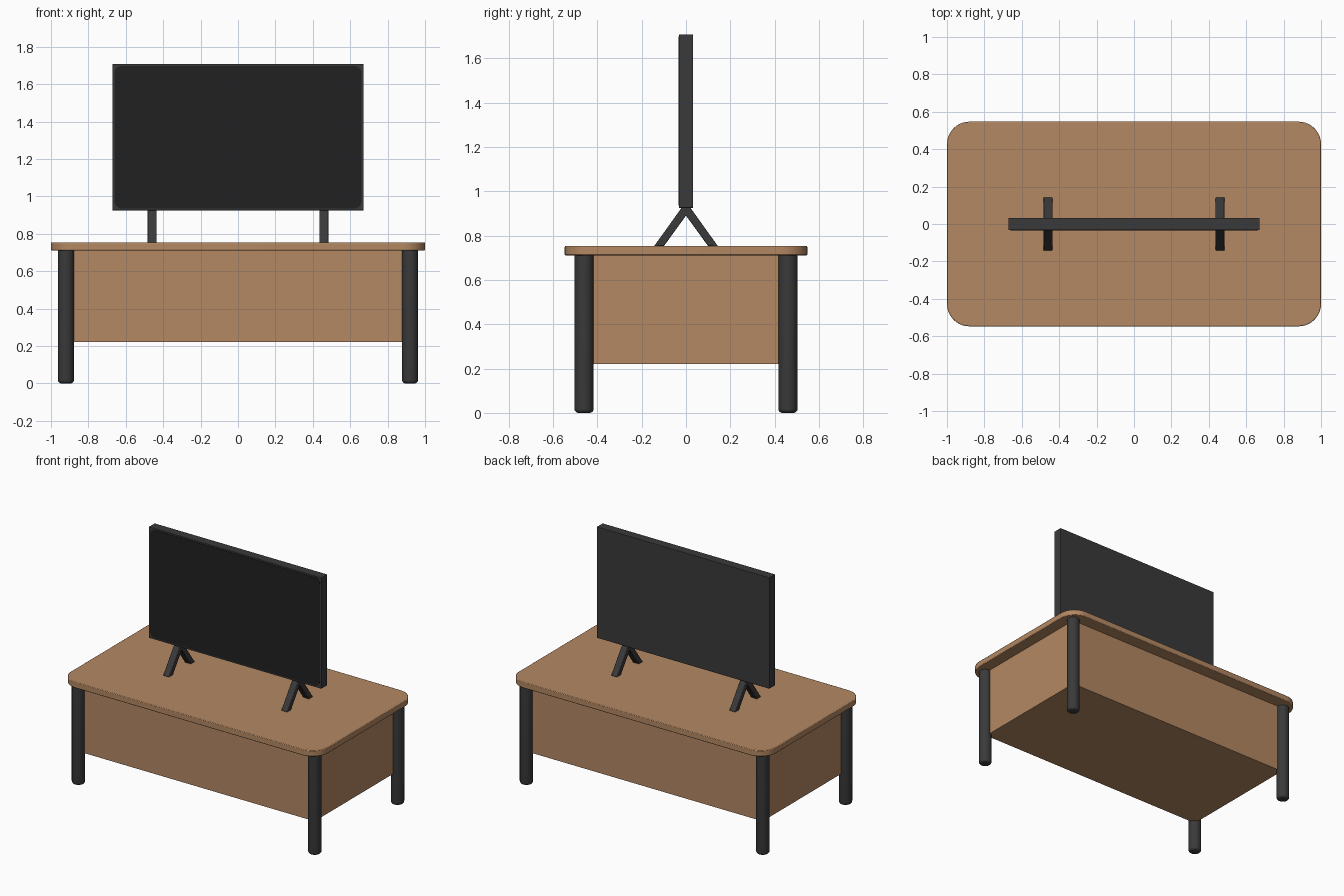
import bpy, bmesh, math
from mathutils import Vector

if "Cube" in bpy.data.objects:
    bpy.data.objects.remove(bpy.data.objects["Cube"])


def material(name, rgb):
    m = bpy.data.materials.new(name)
    m.diffuse_color = (*rgb, 1)
    m.use_nodes = True
    m.node_tree.nodes["Principled BSDF"].inputs["Base Color"].default_value = m.diffuse_color
    return m


WOOD = material("warm wood", (0.456, 0.246, 0.124))
GREY = material("dark grey", (0.042, 0.042, 0.042))
BLACK = material("screen black", (0.015, 0.015, 0.015))


def prism(name, outline, offset, mat, bevel=0.0, smooth=True):
    """Extrude a closed 3D outline along an offset vector."""
    bm = bmesh.new()
    face = bm.faces.new([bm.verts.new(p) for p in outline])
    ext = bmesh.ops.extrude_face_region(bm, geom=[face])["geom"]
    verts = [v for v in ext if isinstance(v, bmesh.types.BMVert)]
    bmesh.ops.translate(bm, verts=verts, vec=Vector(offset))
    bmesh.ops.recalc_face_normals(bm, faces=bm.faces)
    mesh = bpy.data.meshes.new(name)
    bm.to_mesh(mesh)
    bm.free()
    ob = bpy.data.objects.new(name, mesh)
    bpy.context.collection.objects.link(ob)
    mesh.materials.append(mat)
    if bevel:
        b = ob.modifiers.new("bevel", "BEVEL")
        b.width = bevel
        b.segments = 2
        b.limit_method = "ANGLE"
    if smooth:
        shade(ob)
    return ob


def shade(ob):
    bpy.ops.object.select_all(action="DESELECT")
    ob.select_set(True)
    bpy.context.view_layer.objects.active = ob
    bpy.ops.object.shade_smooth_by_angle(angle=math.radians(35))


def rounded_rect(hx, hy, r, n=10):
    pts = []
    for i, (sx, sy) in enumerate([(1, 1), (-1, 1), (-1, -1), (1, -1)]):
        for k in range(n + 1):
            a = math.radians(90 * (i + k / n))
            pts.append((sx * (hx - r) + r * math.cos(a),
                        sy * (hy - r) + r * math.sin(a)))
    return pts


def rect(hx, hy):
    return [(hx, hy), (-hx, hy), (-hx, -hy), (hx, -hy)]


# Table top and cabinet box beneath it
prism("table_top", [(x, y, 0.711) for x, y in rounded_rect(1.0, 0.547, 0.12)],
      (0, 0, 0.042), WOOD, 0.004)
prism("cabinet_box", [(x, y, 0.22) for x, y in rect(0.915, 0.455)],
      (0, 0, 0.495), WOOD, smooth=False)


# Round legs, lathed with a softened foot
def leg(name, cx, cy, r=0.043, n=32, soft=0.018):
    profile = [(r - soft + soft * math.sin(a), soft - soft * math.cos(a))
               for a in (math.radians(90 * k / 5) for k in range(6))]
    profile.append((r, 0.712))
    bm = bmesh.new()
    rings = [[bm.verts.new((cx + pr * math.cos(2 * math.pi * i / n),
                            cy + pr * math.sin(2 * math.pi * i / n), z))
              for i in range(n)] for pr, z in profile]
    for a, b in zip(rings, rings[1:]):
        for i in range(n):
            j = (i + 1) % n
            bm.faces.new((a[i], a[j], b[j], b[i]))
    bm.faces.new(rings[0][::-1])
    bm.faces.new(rings[-1])
    mesh = bpy.data.meshes.new(name)
    bm.to_mesh(mesh)
    bm.free()
    mesh.materials.append(GREY)
    ob = bpy.data.objects.new(name, mesh)
    bpy.context.collection.objects.link(ob)
    shade(ob)


for sx, side in ((-1, "left"), (1, "right")):
    for sy, end in ((-1, "front"), (1, "back")):
        leg(f"{end}_{side}_leg", sx * 0.92, sy * 0.46)

# Television body and thin rounded screen plate
ZC = 1.316
prism("television_body", [(x, -0.032, ZC + z) for x, z in rect(0.671, 0.391)],
      (0, 0.064, 0), GREY, 0.002, smooth=False)
prism("screen", [(x, -0.0345, ZC + z) for x, z in rounded_rect(0.661, 0.381, 0.04)],
      (0, 0.004, 0), BLACK, smooth=False)

# Inverted V stands
V = [(-0.144, 0.752), (-0.1, 0.752), (0, 0.89), (0.1, 0.752),
     (0.144, 0.752), (0.018, 0.928), (-0.018, 0.928)]
for sx, side in ((-1, "left"), (1, "right")):
    prism(f"{side}_stand", [(sx * 0.46 - 0.024, y, z) for y, z in V],
          (0.048, 0, 0), GREY, 0.004)
